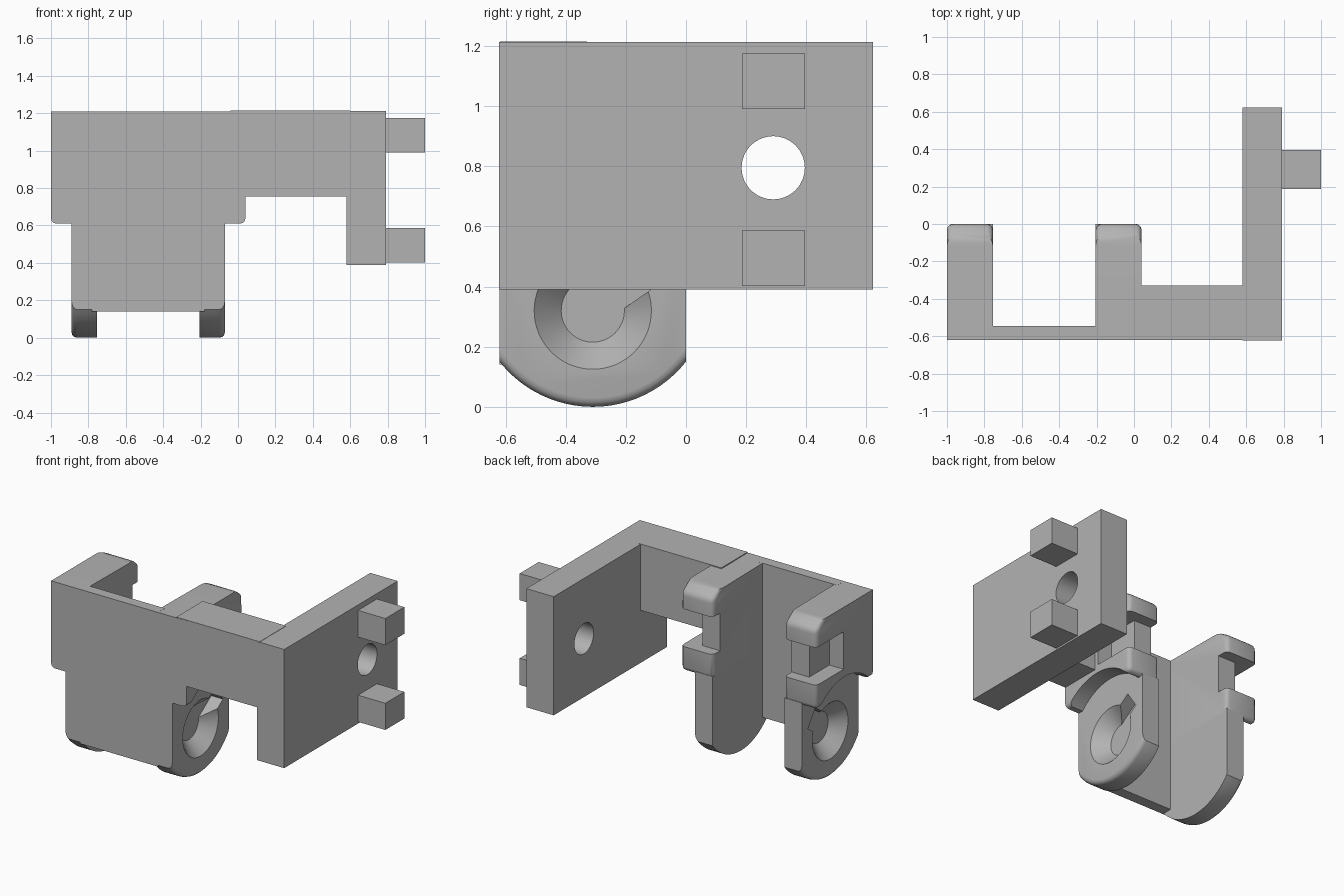
import bpy, bmesh, math
from mathutils import Matrix, Vector

if "Cube" in bpy.data.objects:
    bpy.data.objects.remove(bpy.data.objects["Cube"], do_unlink=True)

grey = bpy.data.materials.new("plain grey")
grey.use_nodes = True
grey.diffuse_color = (0.45, 0.45, 0.45, 1)
grey.node_tree.nodes["Principled BSDF"].inputs["Base Color"].default_value = grey.diffuse_color

MID = -0.48                     # centre plane between the two cheeks
INNER, OUTER, FLANGE = 0.275, 0.41, 0.52


def finish(name, bm, x=0.0):
    bmesh.ops.recalc_face_normals(bm, faces=bm.faces)
    mesh = bpy.data.meshes.new(name)
    bm.to_mesh(mesh)
    bm.free()
    mesh.materials.append(grey)
    obj = bpy.data.objects.new(name, mesh)
    obj.location.x = x
    bpy.context.collection.objects.link(obj)
    return obj


def prism(name, profile, x0, x1, x=0.0, round_rule=None, radius=0.03):
    """Extrude a (y, z) outline along x, rounding the edges picked by a rule."""
    bm = bmesh.new()
    face = bm.faces.new([bm.verts.new((x0, y, z)) for y, z in profile])
    ext = bmesh.ops.extrude_face_region(bm, geom=[face])["geom"]
    bmesh.ops.translate(bm, vec=(x1 - x0, 0, 0),
                        verts=[v for v in ext if isinstance(v, bmesh.types.BMVert)])
    bmesh.ops.recalc_face_normals(bm, faces=bm.faces)
    if round_rule:
        edges = [e for e in bm.edges if round_rule(*[v.co for v in e.verts])]
        bmesh.ops.bevel(bm, geom=edges, offset=radius, segments=3,
                        profile=0.5, affect='EDGES')
    return finish(name, bm, x)


def box(name, x0, x1, y0, y1, z0, z1, x=0.0):
    return prism(name, [(y0, z0), (y1, z0), (y1, z1), (y0, z1)], x0, x1, x)


def cone_x(name, x0, x1, r0, r1, y, z, x=0.0):
    bm = bmesh.new()
    bmesh.ops.create_cone(bm, cap_ends=True, segments=64, radius1=r0, radius2=r1,
                          depth=x1 - x0, matrix=Matrix.Translation(((x0 + x1) / 2, y, z))
                          @ Matrix.Rotation(math.pi / 2, 4, 'Y'))
    return finish(name, bm, x)


def apply(obj, mod):
    bpy.context.view_layer.objects.active = obj
    bpy.ops.object.modifier_apply(modifier=mod.name)


def cut(obj, *cutters):
    for c in cutters:
        mod = obj.modifiers.new("cut", 'BOOLEAN')
        mod.operation, mod.object, mod.solver = 'DIFFERENCE', c, 'EXACT'
        apply(obj, mod)
        bpy.data.objects.remove(c, do_unlink=True)


def mirror(obj):
    apply(obj, obj.modifiers.new("mirror", 'MIRROR'))


# Lower cheeks: round-bottomed plates with a blind countersunk socket
R, CY, TOP = 0.395, -0.31, 0.63
half = math.asin(0.31 / R)
arc = [(CY + R * math.sin(a), R - R * math.cos(a))
       for a in (half * (i / 12 - 1) for i in range(25))]
cheeks = prism("lower_cheeks", arc + [(0, TOP), (-0.62, TOP)], INNER, OUTER, MID,
               lambda a, b: min(a.x, b.x) > OUTER - 0.001 and max(a.z, b.z) < 0.2)
sink = cone_x("sink_cutter", 0.32, 0.42, 0.105, 0.205, CY, 0.32, MID)
slot = box("slot_cutter", 0.32, 0.5, 0, 0.25, -0.07, 0.07)
slot.data.transform(Matrix.Translation((MID, CY, 0.34)) @ Matrix.Rotation(math.radians(35), 4, 'X'))
cut(cheeks, sink, slot)
mirror(cheeks)

# Upper flanges: wide blocks with sloped lips, outer pocket and arched underside
flanges = prism("upper_flanges",
                [(-0.62, 0.61), (0, 0.61), (0, 1.16), (-0.08, 1.21), (-0.62, 1.21)],
                INNER, FLANGE, MID,
                lambda a, b: (min(a.y, b.y) > -0.1)
                or (min(a.x, b.x) > FLANGE - 0.001 and max(a.z, b.z) < 0.62))
cut(flanges,
    box("pocket_cutter", OUTER, 0.6, -0.3, 0.1, 0.78, 1.04, MID),
    box("neck_cutter", 0.2, 0.6, -0.08, 0.1, 0.78, 1.04, MID),
    cone_x("arch_cutter", OUTER, 0.6, 0.38, 0.38, CY, 0.345, MID))
mirror(flanges)

# Front web joining the cheeks
box("front_web", -0.3, 0.3, -0.62, -0.545, 0.14, 1.21, MID)

# Arm reaching sideways to the mounting plate
box("side_arm", -0.04, 0.6, -0.619, -0.33, 0.755, 1.215)

# Mounting plate with a through hole and two square pegs
plate = box("mounting_plate", 0.58, 0.79, -0.622, 0.622, 0.39, 1.213)
cut(plate, cone_x("hole_cutter", 0.5, 0.9, 0.105, 0.105, 0.29, 0.795))
for name, z in (("upper_peg", 0.99), ("lower_peg", 0.402)):
    box(name, 0.78, 1.0, 0.187, 0.395, z, z + 0.185)

# Smooth the rounded surfaces, keep the edges crisp
for obj in bpy.context.collection.objects:
    if obj.type == 'MESH' and grey.name in obj.data.materials:
        bpy.ops.object.select_all(action='DESELECT')
        obj.select_set(True)
        bpy.context.view_layer.objects.active = obj
        bpy.ops.object.shade_smooth_by_angle(angle=math.radians(35))
